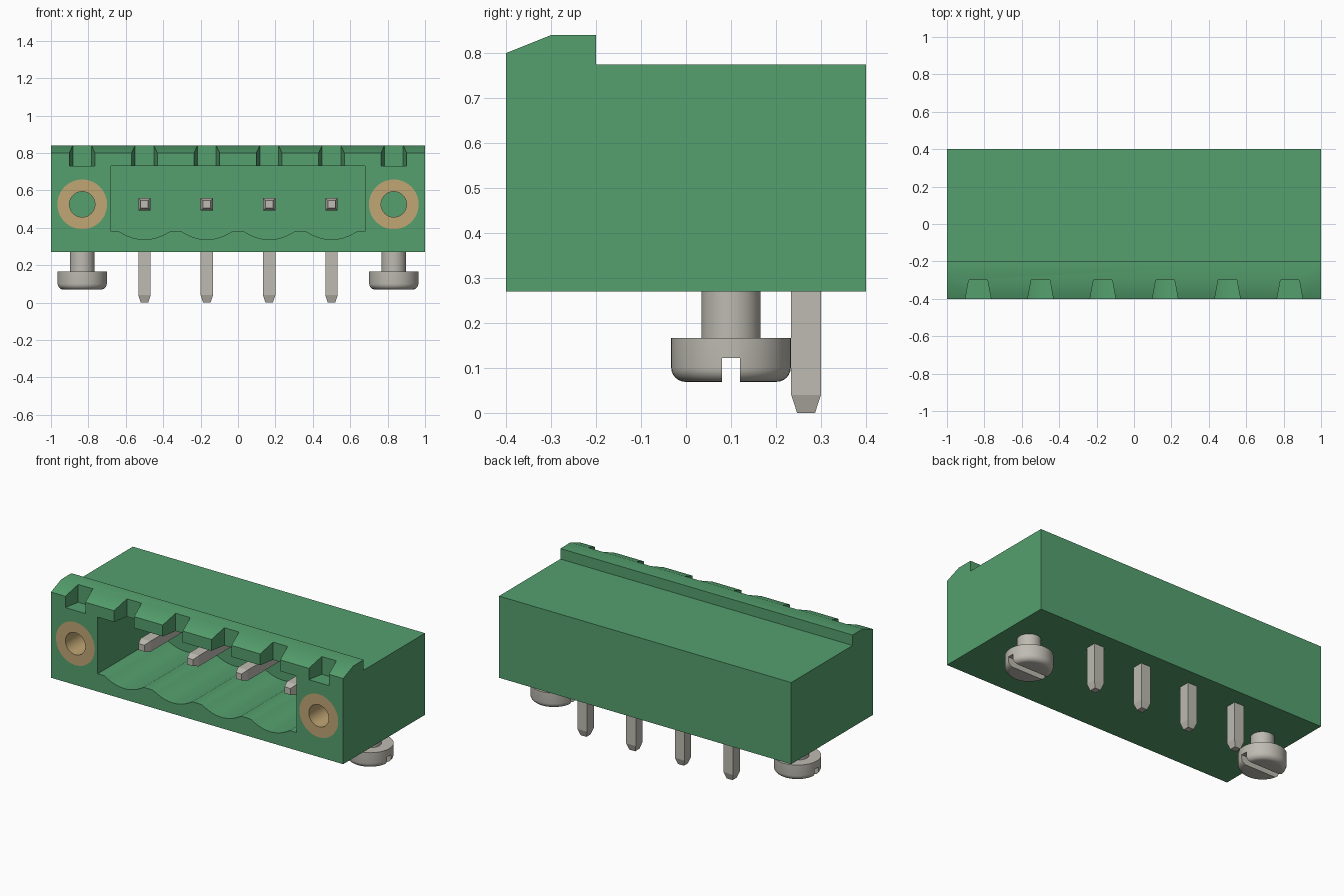
import bpy, bmesh, math

cube = bpy.data.objects.get("Cube")
if cube:
    bpy.data.objects.remove(cube, do_unlink=True)


def material(name, rgb):
    m = bpy.data.materials.new(name)
    m.use_nodes = True
    m.diffuse_color = (*rgb, 1)
    bsdf = next(n for n in m.node_tree.nodes if n.type == 'BSDF_PRINCIPLED')
    bsdf.inputs["Base Color"].default_value = (*rgb, 1)
    return m


GREEN = material("green plastic", (0.090, 0.352, 0.156))
METAL = material("tin grey", (0.508, 0.496, 0.440))
BRASS = material("brass", (0.527, 0.381, 0.174))


def finish(name, bm, mat):
    bmesh.ops.recalc_face_normals(bm, faces=bm.faces)
    me = bpy.data.meshes.new(name)
    bm.to_mesh(me)
    bm.free()
    ob = bpy.data.objects.new(name, me)
    me.materials.append(mat)
    bpy.context.collection.objects.link(ob)
    return ob


def loft(name, rings, mat, closed=False):
    """Skin a list of equal rings; cap the ends unless the loop is closed."""
    bm = bmesh.new()
    rows = [[bm.verts.new(p) for p in r] for r in rings]
    n = len(rows[0])
    pairs = list(zip(rows, rows[1:])) + ([(rows[-1], rows[0])] if closed else [])
    for a, b in pairs:
        for i in range(n):
            j = (i + 1) % n
            bm.faces.new((a[i], a[j], b[j], b[i]))
    if not closed:
        bm.faces.new(rows[0])
        bm.faces.new(rows[-1])
    return finish(name, bm, mat)


def circle(r, n=48):
    return [(r * math.cos(2 * math.pi * i / n), r * math.sin(2 * math.pi * i / n))
            for i in range(n)]


def select(ob):
    bpy.ops.object.select_all(action='DESELECT')
    ob.select_set(True)
    bpy.context.view_layer.objects.active = ob


def cut(ob, cutter):
    mod = ob.modifiers.new("cut", 'BOOLEAN')
    mod.operation, mod.solver, mod.object = 'DIFFERENCE', 'EXACT', cutter
    select(ob)
    bpy.ops.object.modifier_apply(modifier=mod.name)
    bpy.data.objects.remove(cutter, do_unlink=True)


def smooth(ob):
    select(ob)
    bpy.ops.object.shade_smooth_by_angle(angle=math.radians(35))


PITCH = 1 / 3
PIN_X = [(i - 1.5) * PITCH for i in range(4)]
SIDE_X = 0.833
AXIS_Z = 0.525

# Housing: side profile with the locking ridge, extruded across
profile = [(-0.4, 0.27), (0.4, 0.27), (0.4, 0.775), (-0.2, 0.775),
           (-0.2, 0.84), (-0.3, 0.84), (-0.4, 0.8)]
housing = loft("housing", [[(x, y, z) for y, z in profile] for x in (-1, 1)], GREEN)

# Socket with a scalloped floor, one scoop under each pin
floor = [(-0.68, 0.38)]
for px in PIN_X:
    for i in range(13):
        t = i / 6 - 1
        floor.append((px + 0.135 * t, 0.337 + 0.043 * t * t))
floor += [(0.68, 0.38), (0.68, 0.73), (-0.68, 0.73)]
cut(housing, loft("socket_cutter", [[(x, y, z) for x, z in floor] for y in (-0.5, 0.2)], GREEN))

# Tapered keying notches in the front lip; the inner four open into the socket
for i in range(6):
    x = (i - 2.5) * PITCH
    base = 0.73 if i in (0, 5) else 0.70
    plan = [(x - 0.087, -0.5), (x + 0.087, -0.5), (x + 0.05, -0.3), (x - 0.05, -0.3)]
    cut(housing, loft("notch_cutter", [[(a, b, z) for a, b in plan] for z in (base, 0.95)], GREEN))

# Threaded inserts set flush in the front flanges
for side, x in (("right", -SIDE_X), ("left", SIDE_X)):
    cut(housing, loft("insert_cutter", [[(x + a, y, AXIS_Z + b) for a, b in circle(0.133)]
                                        for y in (-0.5, 0.0)], GREEN))
    tube = [(0.133, -0.4), (0.133, 0.0), (0.068, 0.0), (0.068, -0.4)]
    smooth(loft(side + "_insert", [[(x + a, y, AXIS_Z + b) for a, b in circle(r)]
                                   for r, y in tube], BRASS, closed=True))
smooth(housing)

# Right-angle contact pins: square section with tapered tips and a mitred bend
bend = [((-0.23, 0.505), (-0.23, 0.545), 0.020),
        ((-0.19, 0.492), (-0.19, 0.558), 0.033),
        ((0.234, 0.492), (0.300, 0.558), 0.033),
        ((0.234, 0.040), (0.300, 0.040), 0.033),
        ((0.247, 0.000), (0.287, 0.000), 0.020)]
for i, px in enumerate(PIN_X):
    loft(f"contact_pin_{i + 1}",
         [[(px - h, *p), (px + h, *p), (px + h, *q), (px - h, *q)] for p, q, h in bend], METAL)

# Slotted mounting screws below the housing
R, ROUND = 0.133, 0.032
turned = [(0.066, 0.28), (0.066, 0.167), (R, 0.167)]
for i in range(7):
    a = math.pi / 2 * i / 6
    turned.append((R - ROUND + ROUND * math.cos(a), 0.069 + ROUND - ROUND * math.sin(a)))
for side, x in (("right", -SIDE_X), ("left", SIDE_X)):
    screw = loft(side + "_screw", [[(x + a, 0.1 + b, z) for a, b in circle(r)]
                                   for r, z in turned], METAL)
    slot = [(0.08, 0.0), (0.12, 0.0), (0.12, 0.122), (0.08, 0.122)]
    cut(screw, loft("slot_cutter", [[(x + d, y, z) for y, z in slot] for d in (-0.2, 0.2)], METAL))
    smooth(screw)
